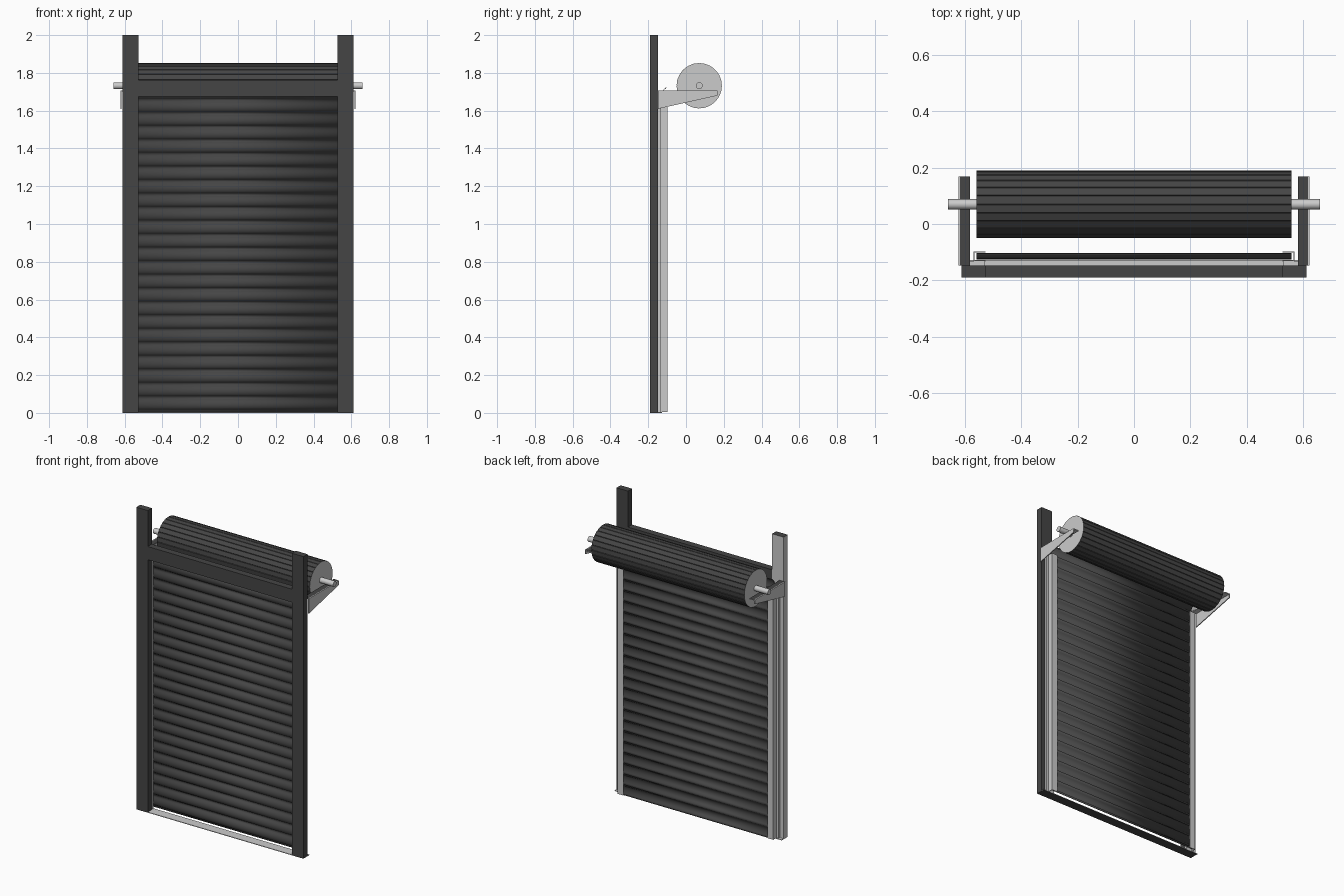
import bpy, bmesh, math
from mathutils import Matrix

if "Cube" in bpy.data.objects:
    bpy.data.objects.remove(bpy.data.objects["Cube"])


def material(name, v):
    m = bpy.data.materials.new(name)
    m.diffuse_color = (v, v, v, 1)
    m.use_nodes = True
    m.node_tree.nodes["Principled BSDF"].inputs["Base Color"].default_value = m.diffuse_color
    return m


dark = material("dark_paint", 0.06)
grey = material("bare_steel", 0.6)


def finish(name, bm, mats, pick=None):
    bmesh.ops.recalc_face_normals(bm, faces=bm.faces)
    bm.normal_update()
    if pick:
        for f in bm.faces:
            f.material_index = pick(f.normal)
    me = bpy.data.meshes.new(name)
    bm.to_mesh(me)
    bm.free()
    for m in mats:
        me.materials.append(m)
    ob = bpy.data.objects.new(name, me)
    bpy.context.collection.objects.link(ob)
    return ob


def box(name, x0, x1, y0, y1, z0, z1, mats, pick=None):
    bm = bmesh.new()
    mat = Matrix.Translation(((x0 + x1) / 2, (y0 + y1) / 2, (z0 + z1) / 2)) @ Matrix.Diagonal((abs(x1 - x0), y1 - y0, z1 - z0, 1))
    bmesh.ops.create_cube(bm, size=1, matrix=mat)
    return finish(name, bm, mats, pick)


def extrude(name, pts, vec, mats, pick=None):
    bm = bmesh.new()
    f = bm.faces.new([bm.verts.new(p) for p in pts])
    r = bmesh.ops.extrude_face_region(bm, geom=[f])
    bmesh.ops.translate(bm, vec=vec, verts=[v for v in r["geom"] if isinstance(v, bmesh.types.BMVert)])
    if f.is_valid and all(len(e.link_faces) < 2 for e in f.edges):
        bm.faces.new(list(f.verts))
    return finish(name, bm, mats, pick)


# Frame posts, guides and brackets on both sides
for s, side in ((-1, "left"), (1, "right")):
    pick = (lambda n: 1 if n.y > 0.5 or n.x < -0.5 else 0) if s < 0 else None
    box(side + "_post", s * 0.528, s * 0.612, -0.19, -0.147, 0, 2.0, [dark, grey], pick)
    box(side + "_guide_spacer", s * 0.530, s * 0.585, -0.147, -0.133, 0.004, 1.67, [grey])
    channel = [(0.527, -0.133), (0.570, -0.133), (0.570, -0.098), (0.527, -0.098),
               (0.527, -0.101), (0.567, -0.101), (0.567, -0.130), (0.527, -0.130)]
    extrude(side + "_guide_channel", [(s * x, y, 0.004) for x, y in channel], (0, 0, 1.666), [grey])
    web = [(-0.147, 1.61), (0.168, 1.68), (0.168, 1.708), (-0.147, 1.708)]
    extrude(side + "_bracket_web", [(s * 0.617, y, z) for y, z in web], (s * 0.006, 0, 0), [grey])
    box(side + "_bracket_flange", s * 0.583, s * 0.617, -0.147, 0.168, 1.702, 1.708,
        [grey, dark], lambda n: 1 if n.z > 0.5 else 0)

# Lintel and floor sill
box("lintel", -0.528, 0.528, -0.19, -0.147, 1.675, 1.762, [dark])
box("floor_sill", -0.612, 0.612, -0.19, -0.127, 0, 0.004,
    [grey, dark], lambda n: 1 if n.z < -0.5 else 0)

# Slatted curtain, one curved profile repeated
pitch, slats = 0.0716, 24
profile = [(0.0, -0.105), (0.012, -0.105), (0.016, -0.114), (0.025, -0.121),
           (0.038, -0.124), (0.052, -0.122), (0.063, -0.115), (0.068, -0.108)]
front = [(y, 0.004 + i * pitch + z) for i in range(slats) for z, y in profile]
front.append((-0.105, 0.004 + slats * pitch))
bm = bmesh.new()
rows = [[bm.verts.new((x, y, z)) for x in (-0.56, 0.56)] for y, z in front]
for a, b in zip(rows, rows[1:]):
    bm.faces.new((a[0], a[1], b[1], b[0]))
curtain = finish("curtain", bm, [dark])
mod = curtain.modifiers.new("thickness", "SOLIDIFY")
mod.thickness = 0.003
mod.offset = 0

# Rolled-up curtain with stepped slat edges and plain steel ends
CY, CZ, n = 0.07, 1.732, 24
ring = []
for i in range(n):
    for t, r in ((0.0, 0.117), (0.06, 0.120), (0.94, 0.120)):
        a = 2 * math.pi * (i + t) / n
        ring.append((-0.56, CY + r * math.cos(a), CZ + r * math.sin(a)))
extrude("rolled_curtain", ring, (1.12, 0, 0), [dark, grey], lambda n: 1 if abs(n.x) > 0.5 else 0)

# Axle
bm = bmesh.new()
bmesh.ops.create_cone(bm, cap_ends=True, segments=24, radius1=0.018, radius2=0.018, depth=1.32,
                      matrix=Matrix.Translation((0, CY, CZ)) @ Matrix.Rotation(math.pi / 2, 4, 'Y'))
axle = finish("axle", bm, [grey])
for ob in (axle, curtain):
    bpy.context.view_layer.objects.active = ob
    bpy.ops.object.select_all(action='DESELECT')
    ob.select_set(True)
    bpy.ops.object.shade_smooth_by_angle(angle=math.radians(35))
